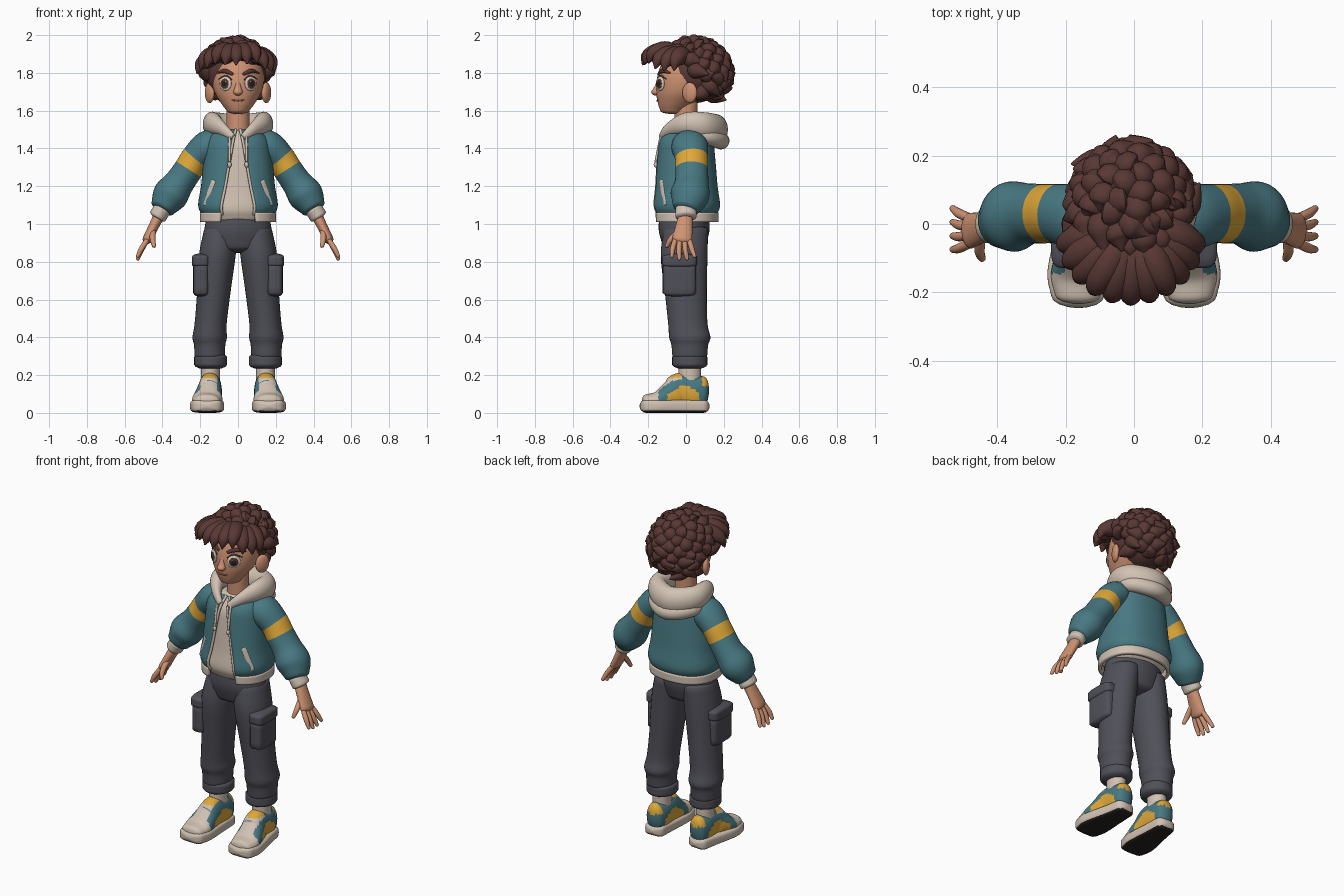
import bpy, bmesh, math, random
from mathutils import Vector, Matrix
from mathutils.bvhtree import BVHTree

cube = bpy.data.objects.get("Cube")
if cube:
    bpy.data.objects.remove(cube)
rng = random.Random(4)
X, Y, Z = Matrix.Identity(3)
made = []


def material(name, *colour):
    mat = bpy.data.materials.new(name)
    mat.use_nodes = True
    mat.diffuse_color = (*colour, 1)
    shader = mat.node_tree.nodes["Principled BSDF"]
    shader.inputs["Base Color"].default_value = (*colour, 1)
    shader.inputs["Roughness"].default_value = .8
    return mat


hair_brown = material("brown_hair", .1, .04, .035)
skin = material("warm_skin", .62, .29, .17)
teal = material("teal_cloth", .065, .19, .225)
gold = material("golden_yellow", .74, .39, .04)
cream = material("cream_cloth", .64, .54, .45)
slate = material("slate_trousers", .08, .08, .1)
dark = material("dark_sole", .02, .015, .015)
white = material("eye_white", .68, .62, .55)
iris_brown = material("iris_brown", .09, .035, .02)
lip_rose = material("lip_rose", .36, .14, .09)


def smooth(rows, steps):
    """Hermite interpolation through rows of numbers."""
    result, last = [], len(rows) - 1
    for i in range(last):
        before, start, end, after = (rows[min(max(i + k, 0), last)] for k in range(-1, 3))
        for k in range(steps):
            t = k / steps
            row = []
            for a, b, c, d in zip(before, start, end, after):
                leave = (c - a) / (2 if i else 1)
                arrive = (d - b) / (2 if i + 1 < last else 1)
                bend = 3 * (c - b) - 2 * leave - arrive
                twist = 2 * (b - c) + leave + arrive
                row.append(b + t * (leave + t * (bend + t * twist)))
            result.append(row)
    return result + [rows[-1]]


def power(value, exponent):
    return math.copysign(abs(value) ** exponent, value)


def loft(bm, rows, ref=Y, flat=False, depth=(1, 1), cap=.3, sides=28, steps=5,
         square=1, gap=None, stripe=None):
    """Skin over rings (x, y, z, radius[, second radius]) with domed ends.
    depth is the second radius over the first, from start to end."""
    points, frames = smooth(rows, steps), []
    last = len(points) - 1
    for i, (x, y, z, radius, *second) in enumerate(points):
        along = (Vector(points[min(i + 1, last)][:3]) - Vector(points[max(i - 1, 0)][:3])).normalized()
        if flat:
            along = Z * math.copysign(1, along.z)
            u, v = X, Y
        else:
            u = ref.cross(along).normalized()
            v = along.cross(u).normalized()
        ratio = depth[0] + (depth[1] - depth[0]) * i / last
        wide = second[0] if second else radius * ratio
        frames.append((Vector((x, y, z)), u, v, radius, wide, along, i // steps))
    if not gap:
        for end, sign in ((0, -1), (-1, 1)):
            c, u, v, a, b, along, key = frames[end]
            dome = [(c + along * sign * min(a, b) * cap * math.sin(w), u, v,
                     a * math.cos(w), b * math.cos(w), along, -1) for w in (.4, .8, 1.2, 1.5)]
            frames = dome[::-1] + frames if sign < 0 else frames + dome
    rings = []
    for c, u, v, a, b, along, key in frames:
        opening = gap(c.z) if gap else 0
        sweep = (math.tau - 2 * opening) / (sides - 1 if gap else sides)
        angles = [opening - math.pi / 2 + sweep * k for k in range(sides)]
        rings.append([bm.verts.new(c + u * a * power(math.cos(w), square)
                                   + v * b * power(math.sin(w), square)) for w in angles])
    for lower, upper, frame in zip(rings, rings[1:], frames):
        for k in range(sides - 1 if gap else sides):
            j = (k + 1) % sides
            face = bm.faces.new((lower[k], lower[j], upper[j], upper[k]))
            face.material_index = int(stripe == frame[-1])
    if not gap:
        bm.faces.new(rings[0][::-1])
        bm.faces.new(rings[-1])


def ball(bm, centre, radii, facing=Y):
    """Ellipsoid whose second radius points along facing."""
    turn = facing.to_track_quat('Y', 'Z').to_matrix().to_4x4()
    place = Matrix.Translation(centre) @ turn @ Matrix.Diagonal((*radii, 1))
    bmesh.ops.create_uvsphere(bm, u_segments=28, v_segments=16, radius=1, matrix=place)


def finish(name, bm, mats, mirror=True, rule=None, thickness=0):
    bmesh.ops.recalc_face_normals(bm, faces=bm.faces)
    if rule:
        for face in bm.faces:
            face.material_index = rule(face.calc_center_median(), face.normal)
    mesh = bpy.data.meshes.new(name)
    bm.to_mesh(mesh)
    bm.free()
    ob = bpy.data.objects.new(name, mesh)
    bpy.context.scene.collection.objects.link(ob)
    for mat in mats:
        mesh.materials.append(mat)
    if thickness:
        solid = ob.modifiers.new("thickness", 'SOLIDIFY')
        solid.thickness, solid.offset = thickness, 0
    if mirror:
        ob.modifiers.new("mirror", 'MIRROR').use_mirror_merge = False
    made.append(ob)
    return ob


def part(name, rows, mats, mirror=True, rule=None, thickness=0, **shape):
    bm = bmesh.new()
    loft(bm, rows, **shape)
    return finish(name, bm, mats, mirror, rule, thickness)


def ball_part(name, mat, *shape):
    bm = bmesh.new()
    ball(bm, *shape)
    return finish(name, bm, [mat])


def rise(x, y, radius, low, high):
    """Straight upright column."""
    return [(x, y, low, radius), (x, y, high, radius)]


def surface(ob, x, z):
    """Point and normal on the front of an object."""
    tree = BVHTree.FromPolygons([v.co for v in ob.data.vertices], [p.vertices for p in ob.data.polygons])
    return tree.ray_cast(Vector((x, -1, z)), Y)[:2]


# Head, neck and ears
head = part("head", [(0, -.07, 1.6, .06), (0, -.05, 1.64, .09), (0, -.02, 1.7, .125), (0, 0, 1.78, .138),
                     (0, .01, 1.86, .12), (0, .03, 1.9, .08)], [skin], False, flat=True, depth=(1.1, 1.1), sides=40)
part("neck", rise(0, 0, .062, 1.46, 1.66), [skin], False)
part("nose", [(0, -.14, 1.77, .012), (0, -.15, 1.73, .016), (0, -.16, 1.7, .025)],
     [skin], False, flat=True, cap=.8)
ball_part("ears", skin, (.15, .02, 1.695), (.042, .02, .055), X * 2 - Y)

# Eyes as stacked discs, then brows, lashes and mouth laid on the face
spot, normal = surface(head, .067, 1.743)
for name, mat, radius, lift, bulge in (("eyes", white, .038, 0, .01), ("irises", iris_brown, .026, .007, .005),
                                       ("pupils", dark, .014, .01, .005)):
    ball_part(name, mat, spot + normal * lift, (radius, bulge, radius), normal)
ball_part("eye_glints", white, spot + normal * .013 + (Z - X) * .01, (.005, .005, .005))


def stroke(name, mat, radius, *places):
    rows = [(*surface(head, x, z)[0], radius * scale) for (x, z), scale in zip(places, (.7, 1, .4))]
    part(name, rows, [mat], ref=Z, sides=12, cap=1)


stroke("eyebrows", hair_brown, .012, (.032, 1.795), (.07, 1.81), (.11, 1.8))
stroke("upper_lashes", hair_brown, .006, (.036, 1.765), (.065, 1.784), (.102, 1.768))
stroke("mouth", lip_rose, .005, (0, 1.652), (.015, 1.653), (.032, 1.657))

# Hair: skull cap, curls spread over it, and a fringe swept off the crown
bm = bmesh.new()
centre, size = Vector((-.01, .045, 1.8)), Vector((.16, .17, .16))
ball(bm, centre, size)


def curl(points, thick):
    bend = (points[1] - points[0]).cross(points[2] - points[1])
    rows = [(*p, thick * scale) for p, scale in zip(points, (.8, 1, .7, .08))]
    loft(bm, rows, ref=bend if bend.length else X, sides=12, steps=4)


count = 120
for i in range(count):
    height = 1 - (2 * i + 1) / count
    turn = i * math.pi * (3 - math.sqrt(5))
    ring = math.sqrt(1 - height * height)
    out = Vector((math.cos(turn) * ring, math.sin(turn) * ring, height))
    on_face = out.y < -.25 and height < .4
    on_ear = abs(out.x) > .55 and height < -.1 and out.y < .2
    if on_face or on_ear or height < -.75:
        continue
    top = max(height, 0)
    side = (Z.cross(out).normalized() * rng.uniform(-1, 1) + (Z - out * height) * rng.uniform(-.9, .4)
            - Y * top * .6)
    reach = rng.uniform(1.2, 1.3) - top * .2
    curl([centre + size * (out * far + side * drift) for far, drift in
          ((.7, -.1), (1, 0), ((1 + reach) / 2, .16), (reach, .4))], .044)
for i in range(-5, 6):
    turn = i * .28
    tip = Vector((.21 * math.sin(turn) - .01, -.03 - .2 * math.cos(turn),
                  1.8 + .05 * math.cos(turn) + rng.uniform(-.015, .015)))
    root = Vector((0, .02, 1.91))
    curl([root.lerp(tip, .2), root.lerp(tip, .6) + Z * .04, root.lerp(tip, .9) + Z * .04, tip], .05)
finish("curly_hair", bm, [hair_brown], False)


# Jacket shell left open at the front, over a shirt
def opening(z):
    return 1.2 - .75 * z


body = [(0, 0, z, r) for z, r in ((1.05, .185), (1.1, .205), (1.2, .19), (1.35, .175), (1.44, .16), (1.5, .11))]
cloth = dict(flat=True, depth=(.85, .85), sides=56, square=.85)
jacket = part("jacket_body", body, [teal], False, thickness=.012, gap=opening, **cloth)
part("shirt", [(x, y, z - .02, r * .92) for x, y, z, r in body], [cream], False, **cloth)
part("jacket_hem", rise(0, 0, .192, 1.01, 1.06), [cream], False, thickness=.02, gap=opening, **cloth)
edge = [(r * math.sin(opening(z)) ** .85, -.85 * r * math.cos(opening(z)) ** .85, z, .008) for x, y, z, r in body]
part("zip_trim", edge, [cream], sides=12)
welt = [(*surface(jacket, x, z)[0], .008) for x, z in ((.126, 1.23), (.15, 1.165), (.172, 1.1))]
part("welt_pockets", welt, [cream], ref=X * 4 + Y * 3, depth=(1.8, 1.8), square=.6)

# Sleeves with a coloured band, and ribbed cuffs
part("sleeves", [(.1, .02, 1.43, .07), (.16, .02, 1.41, .085), (.224, .03, 1.35, .077), (.262, .03, 1.29, .077),
                 (.31, .03, 1.22, .08), (.36, .02, 1.15, .093), (.4, 0, 1.085, .066)],
     [teal, gold], depth=(1.15, 1.1), sides=36, stripe=2)
part("sleeve_cuffs", [(.4, 0, 1.08, .047), (.425, 0, 1.04, .047)], [cream], depth=(1.2, 1.2))

# Hood draped around the neck, with drawstrings
bm = bmesh.new()


def drape(back, *half, **shape):
    loft(bm, [*half, back, *((-x, *rest) for x, *rest in reversed(half))], ref=Z, **shape)


drape((0, .16, 1.5, .062), (.03, -.13, 1.46, .015), (.08, -.09, 1.5, .026), (.13, 0, 1.53, .046),
      (.12, .1, 1.52, .055), depth=(1.3, 1.3))
drape((0, .185, 1.44, .045), (.13, 0, 1.48, .035), (.12, .12, 1.46, .042))
finish("hood", bm, [cream], False)
bm = bmesh.new()
loft(bm, [(.045, -.13, 1.48, .007), (.045, -.16, 1.33, .007)], sides=12)
ball(bm, (.045, -.16, 1.315), (.011, .011, .016))
finish("drawstrings", bm, [cream])

# Hands with four spread fingers and a thumb
bm = bmesh.new()
loft(bm, [(.415, 0, 1.05, .03), (.445, -.01, .99, .027), (.48, -.02, .92, .025)], depth=(1.2, 2.1), cap=1)
for s in (-1.5, -.5, .5, 1.5):
    drop = .007 * s * s
    loft(bm, [(.485, s * .026 - .02, .91, .014), (.512, s * .034 - .02, .86 + drop / 2, .014),
              (.53, s * .04 - .015, .815 + drop, .01)], cap=1, sides=14)
loft(bm, [(.45, -.03, .97, .017), (.452, -.08, .92, .015), (.445, -.1, .885, .011)], cap=1, sides=14)
finish("hands", bm, [skin])

# Cargo trousers
part("trouser_hips", [(0, -.01, 1.04, .165), (0, -.01, .96, .178), (0, -.01, .88, .16)], [slate], False,
     flat=True, depth=(.8, .7), sides=40)
part("trouser_legs", [(.09, 0, .97, .09), (.11, -.01, .83, .097), (.13, 0, .62, .088), (.145, .01, .47, .085),
                      (.15, .02, .4, .091), (.15, .02, .36, .083), (.15, .02, .3, .08)],
     [slate], flat=True, depth=(1.3, 1.15), sides=36)
part("trouser_cuffs", rise(.145, .02, .087, .255, .295), [slate], depth=(1.07, 1.07))
part("cargo_pockets", rise(.195, -.035, .042, .635, .78), [slate], depth=(2.1, 2.1), square=.5, cap=.5)
part("pocket_flaps", rise(.197, -.035, .047, .785, .825), [slate], depth=(2, 2), square=.5, cap=.4)

# Socks and trainers
part("socks", rise(.146, .02, .05, .15, .26), [cream], depth=(1.2, 1.2))


def shoe_colour(c, n):
    tongue = n.z > .4 and abs(c.x - .155) < .045 and c.y < -.02
    if c.y < -.145 or tongue:
        return 1 if c.z > .185 else 2
    if c.y > .085:
        return int(c.z > .14)
    return int(-.1 < c.y < .07 and c.z < .14 - 6 * (c.y + .01) ** 2)


part("shoe_uppers", [(.165, -.21, .06, .038, .066), (.163, -.15, .068, .046, .08), (.155, -.08, .095, .075, .07),
                     (.148, -.03, .115, .097, .062), (.146, .05, .11, .09, .06), (.145, .09, .107, .085, .052)],
     [teal, gold, cream], rule=shoe_colour, ref=X, cap=.6, sides=48, steps=8, square=.9)
part("shoe_soles", [(.165, -.21, .036, .036, .078), (.163, -.14, .036, .036, .09), (.152, 0, .035, .035, .071),
                    (.146, .09, .035, .035, .06)], [cream, dark],
     rule=lambda c, n: int(n.z < -.6 and c.z < .02), ref=X, cap=1, sides=40, square=.5)

# Smooth shading with crisp creases
bpy.ops.object.select_all(action='DESELECT')
for ob in made:
    ob.select_set(True)
bpy.context.view_layer.objects.active = made[0]
bpy.ops.object.shade_smooth_by_angle(angle=math.radians(50))
